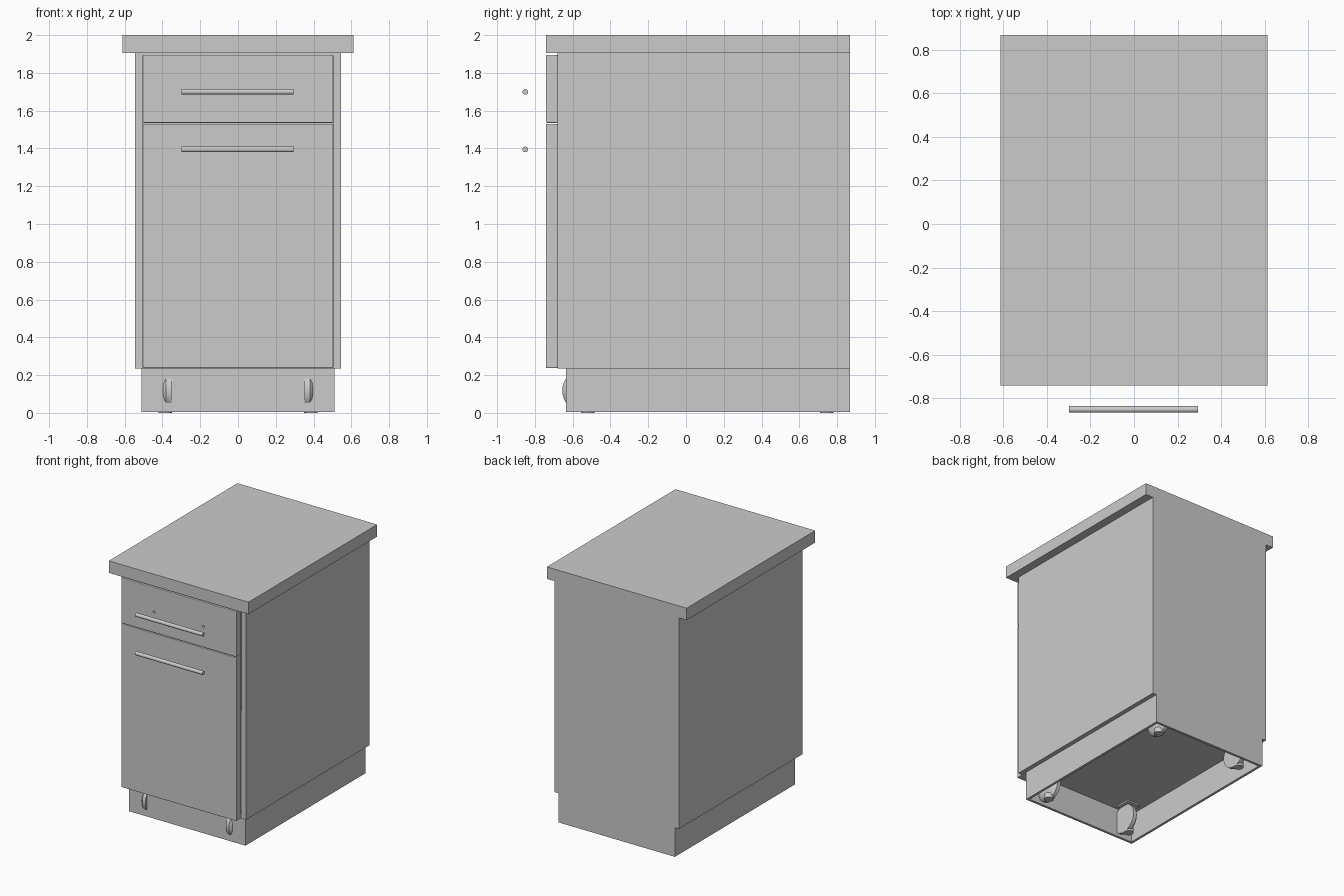
import bpy
from math import pi, cos, sin

if "Cube" in bpy.data.objects:
    bpy.data.objects.remove(bpy.data.objects["Cube"])


def box(name, lo, hi, bevel=0.0):
    c = [(a + b) / 2 for a, b in zip(lo, hi)]
    bpy.ops.mesh.primitive_cube_add(size=1, location=c)
    o = bpy.context.object
    o.name = name
    o.scale = [b - a for a, b in zip(lo, hi)]
    bpy.ops.object.transform_apply(location=False, rotation=False, scale=True)
    if bevel:
        m = o.modifiers.new("soft_edges", 'BEVEL')
        m.width, m.segments = bevel, 2
    return o


def rod(name, loc, r, depth, rot=(0, 0, 0), sides=24):
    bpy.ops.mesh.primitive_cylinder_add(vertices=sides, radius=r, depth=depth,
                                        location=loc, rotation=rot)
    o = bpy.context.object
    o.name = name
    bpy.ops.object.shade_smooth_by_angle()
    return o


def domed_wheel(name, loc, side):
    # revolve a domed profile around the x axis: (radius, outward offset)
    prof = [(0.115, -0.028), (0.115, 0.0), (0.105, 0.012), (0.085, 0.024), (0.045, 0.032)]
    n = 32
    verts = [(side * h, r * cos(2 * pi * i / n), r * sin(2 * pi * i / n))
             for r, h in prof for i in range(n)]
    faces = [(k * n + i, k * n + (i + 1) % n, (k + 1) * n + (i + 1) % n, (k + 1) * n + i)
             for k in range(len(prof) - 1) for i in range(n)]
    faces += [tuple(range(n))[::-1], tuple(range((len(prof) - 1) * n, len(prof) * n))]
    if side < 0:
        faces = [f[::-1] for f in faces]
    me = bpy.data.meshes.new(name)
    me.from_pydata(verts, [], faces)
    o = bpy.data.objects.new(name, me)
    o.location = loc
    bpy.context.collection.objects.link(o)
    bpy.context.view_layer.objects.active = o
    bpy.ops.object.select_all(action='DESELECT')
    o.select_set(True)
    bpy.ops.object.shade_smooth_by_angle()


# worktop
box("worktop", (-0.612, -0.742, 1.905), (0.612, 0.867, 2.0))

# carcass panels
for s, n in ((-1, "left"), (1, "right")):
    x0, x1 = sorted((s * 0.505, s * 0.545))
    box(n + "_side_panel", (x0, -0.68, 0.235), (x1, 0.867, 1.905))
box("bottom_panel", (-0.505, -0.68, 0.235), (0.505, 0.837, 0.275))
box("top_panel", (-0.505, -0.68, 1.865), (0.505, 0.837, 1.905))
box("back_panel", (-0.505, 0.837, 0.235), (0.505, 0.867, 1.905))

# hollow plinth, open underneath
for s, n in ((-1, "left"), (1, "right")):
    x0, x1 = sorted((s * 0.49, s * 0.51))
    box(n + "_plinth", (x0, -0.635, 0.004), (x1, 0.867, 0.235))
box("front_plinth", (-0.49, -0.635, 0.004), (0.49, -0.615, 0.235))
box("back_plinth", (-0.49, 0.847, 0.004), (0.49, 0.867, 0.235))

# door and drawer fronts
box("door", (-0.505, -0.742, 0.237), (0.505, -0.68, 1.53), 0.005)
drawer = box("drawer_front", (-0.505, -0.742, 1.536), (0.505, -0.68, 1.895), 0.005)

# screw holes in the drawer front
for s in (-1, 1):
    cutter = rod("hole_cutter", (s * 0.215, -0.742, 1.70), 0.01, 0.06, (pi / 2, 0, 0), 16)
    cutter.hide_render = True
    cutter.hide_set(True)
    m = drawer.modifiers.new("screw_hole", 'BOOLEAN')
    m.operation, m.object = 'DIFFERENCE', cutter

# bar handles
for n, z in (("drawer_handle", 1.70), ("door_handle", 1.395)):
    rod(n, (-0.002, -0.851, z), 0.015, 0.592, (0, pi / 2, 0))

# casters with small feet at each corner
for s in (-1, 1):
    for y in (-0.52, 0.745):
        domed_wheel("caster_wheel", (s * 0.38, y - 0.02, 0.118), s)
        rod("caster_foot", (s * 0.385, y, 0.02), 0.036, 0.04)
        rod("caster_stem", (s * 0.385, y, 0.13), 0.022, 0.21)
        box("caster_plate", (s * 0.385 - 0.06, y - 0.06, 0.223),
            (s * 0.385 + 0.06, y + 0.06, 0.235))
